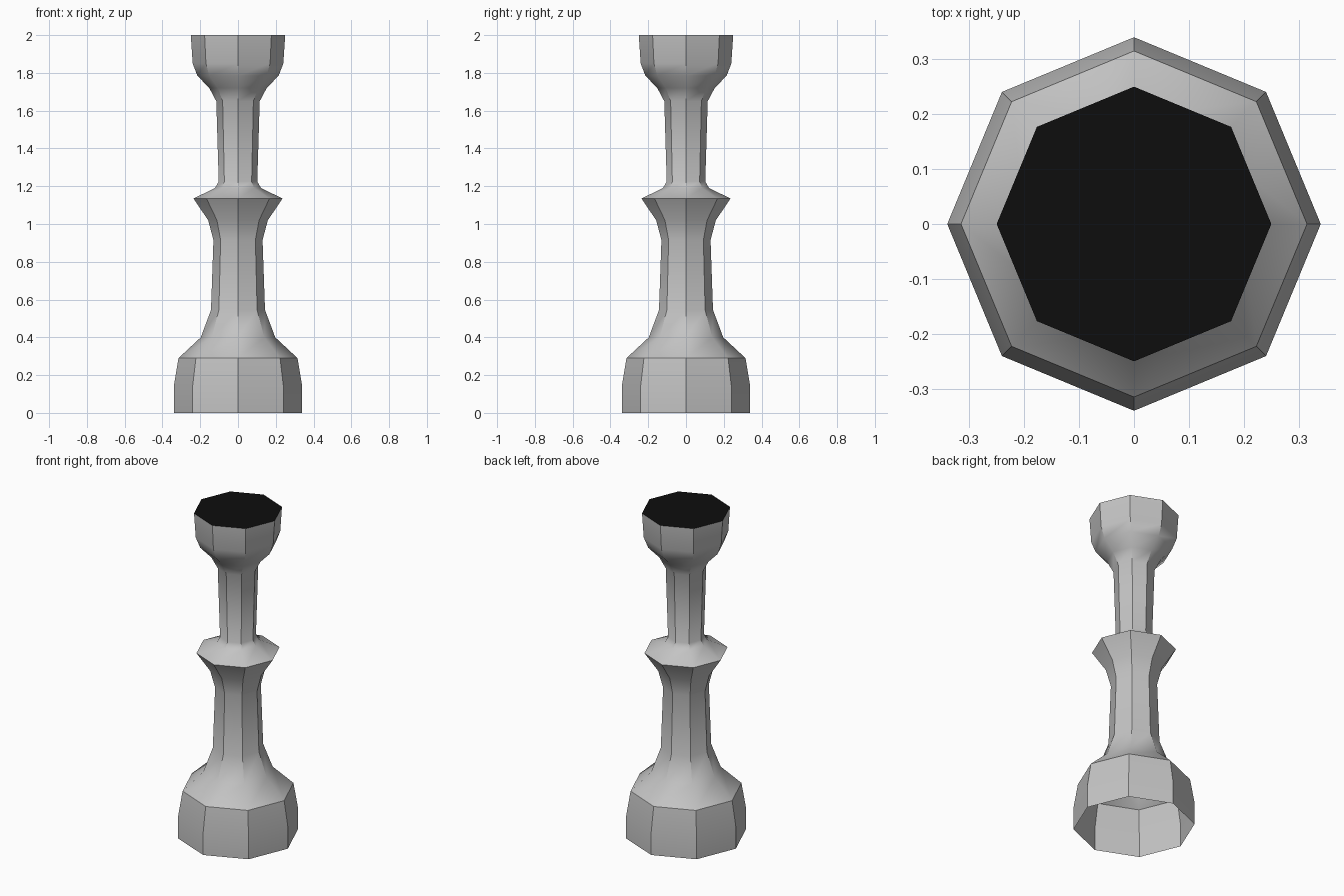
import bpy
import math

cube = bpy.data.objects.get("Cube")
if cube:
    bpy.data.objects.remove(cube, do_unlink=True)

SIDES = 8


def make_material(name, value):
    mat = bpy.data.materials.new(name)
    mat.use_nodes = True
    colour = (value, value, value, 1.0)
    mat.diffuse_color = colour
    mat.node_tree.nodes["Principled BSDF"].inputs["Base Color"].default_value = colour
    return mat


def ring(radius, z):
    step = math.tau / SIDES
    return [(radius * math.cos(i * step), radius * math.sin(i * step), z)
            for i in range(SIDES)]


def make_object(name, verts, faces, mat):
    mesh = bpy.data.meshes.new(name)
    mesh.from_pydata(verts, [], faces)
    mesh.materials.append(mat)
    obj = bpy.data.objects.new(name, mesh)
    bpy.context.collection.objects.link(obj)
    return obj


def lathe(name, profile, mat):
    """Open eight-sided shell turned from (radius, height) points."""
    verts = [v for radius, z in profile for v in ring(radius, z)]
    faces = []
    for row in range(len(profile) - 1):
        low, high = row * SIDES, (row + 1) * SIDES
        for i in range(SIDES):
            j = (i + 1) % SIDES
            faces.append((low + i, low + j, high + j, high + i))
    return make_object(name, verts, faces, mat)


grey = make_material("stone grey", 0.55)
black = make_material("black", 0.004)

# Turned body: base, lower stem, collar, neck and cup, open underneath
profile = [
    (0.34, 0.0), (0.34, 0.14), (0.315, 0.29),       # base
    (0.197, 0.40), (0.143, 0.545), (0.13, 0.915),   # lower stem
    (0.158, 1.02), (0.236, 1.135), (0.122, 1.19),   # collar
    (0.102, 1.225), (0.115, 1.65),                  # neck
    (0.152, 1.72), (0.215, 1.785), (0.24, 1.85), (0.25, 2.0),  # cup
]
body = lathe("turned_body", profile, grey)

# Flat dark lid closing the cup
make_object("cup_lid", ring(0.25, 2.0), [tuple(range(SIDES))], black)

# Soft along the profile, crisp along the eight corners
bpy.ops.object.select_all(action='DESELECT')
body.select_set(True)
bpy.context.view_layer.objects.active = body
bpy.ops.object.shade_smooth_by_angle(angle=math.radians(35))
